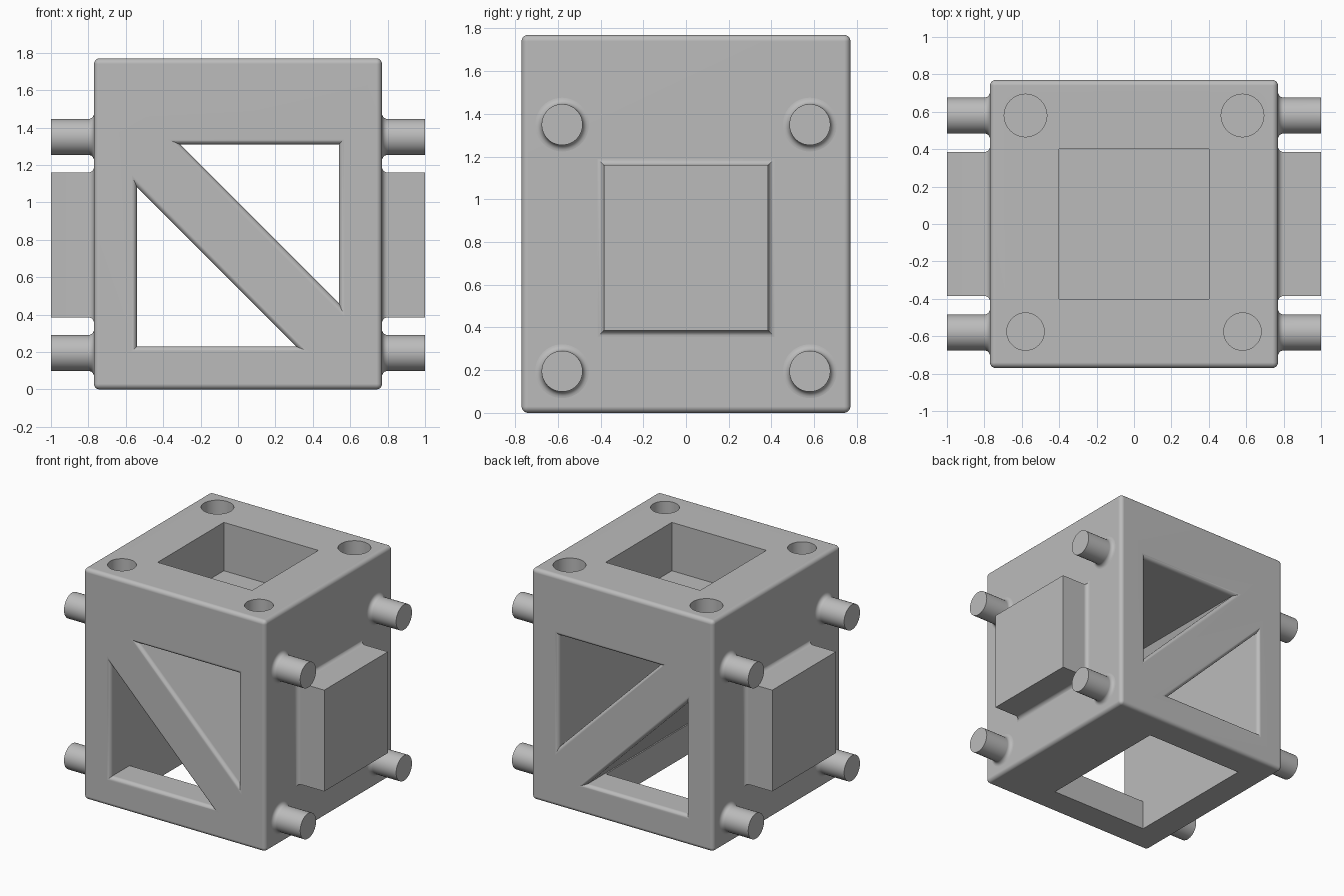
import bpy, bmesh, math
from mathutils import Vector

old = bpy.data.objects.get("Cube")
if old:
    bpy.data.objects.remove(old)

HALF, HEIGHT, FILLET = 0.77, 1.77, 0.03
IN = 0.54                      # half width of the inner space
LOW, HIGH = 0.23, 1.31         # floor and ceiling of the inner space
LEG = 0.85                     # short side of the triangular openings

grey = bpy.data.materials.new("plain grey")
grey.use_nodes = True
grey.diffuse_color = (0.5, 0.5, 0.5, 1)
grey.node_tree.nodes["Principled BSDF"].inputs["Base Color"].default_value = (0.5, 0.5, 0.5, 1)

AXES = {"x": lambda u, v, w: (w, u, v),
        "y": lambda u, v, w: (u, w, v),
        "z": lambda u, v, w: (u, v, w)}


def offset(poly, d):
    """Grow a convex counter-clockwise outline by d with mitred corners."""
    out = []
    for i, p in enumerate(poly):
        a = (p - poly[i - 1]).normalized()
        b = (poly[(i + 1) % len(poly)] - p).normalized()
        na, nb = Vector((a.y, -a.x)), Vector((b.y, -b.x))
        out.append(p + (na + nb) * (d / (1 + na.dot(nb))))
    return out


def loft(name, poly, rings, axis):
    """Stack offset copies of an outline; rings are (position, growth)."""
    bm = bmesh.new()
    loops = [[bm.verts.new(AXES[axis](p.x, p.y, w)) for p in offset(poly, d)] for w, d in rings]
    n = len(poly)
    for lo, hi in zip(loops, loops[1:]):
        for i in range(n):
            bm.faces.new((lo[i], lo[(i + 1) % n], hi[(i + 1) % n], hi[i]))
    bm.faces.new(loops[0])
    bm.faces.new(loops[-1])
    bmesh.ops.recalc_face_normals(bm, faces=bm.faces)
    me = bpy.data.meshes.new(name)
    bm.to_mesh(me)
    bm.free()
    me.materials.append(grey)
    ob = bpy.data.objects.new(name, me)
    bpy.context.collection.objects.link(ob)
    return ob


def rect(u0, u1, v0, v1):
    return [Vector(p) for p in ((u0, v0), (u1, v0), (u1, v1), (u0, v1))]


def circle(u, v, r, n=48):
    return [Vector((u + r * math.cos(t), v + r * math.sin(t)))
            for t in (math.tau * i / n for i in range(n))]


def flare(start, direction, steps=6):
    """Quarter-round fillet rings, widest at start, narrowing along direction."""
    angles = [math.pi / 2 * i / steps for i in range(steps + 1)]
    return [(start + direction * FILLET * (1 - math.cos(a)), FILLET * (1 - math.sin(a)))
            for a in angles]


def finish(ob):
    bpy.ops.object.select_all(action="DESELECT")
    ob.select_set(True)
    bpy.context.view_layer.objects.active = ob
    bpy.ops.object.shade_smooth_by_angle(angle=math.radians(30))
    wn = ob.modifiers.new("clean shading", "WEIGHTED_NORMAL")
    wn.keep_sharp = True


# Rounded block
body = loft("body", rect(-HALF, HALF, -HALF, HALF), [(0, 0), (HEIGHT, 0)], "z")
bev = body.modifiers.new("rounded edges", "BEVEL")
bev.width, bev.segments = FILLET, 5

# Triangular openings front to back, leaving a diagonal brace
cutters = []
inward = flare(-HALF, 1)
through = [(-1, FILLET)] + inward + [(-w, d) for w, d in reversed(inward)] + [(1, FILLET)]
lower = [Vector(p) for p in ((-IN, LOW), (-IN + LEG, LOW), (-IN, LOW + LEG))]
upper = [Vector(p) for p in ((IN, HIGH), (IN - LEG, HIGH), (IN, HIGH - LEG))]
for name, tri in (("lower_opening", lower), ("upper_opening", upper)):
    cutters.append(loft(name, tri, through, "y"))

# Opening in the base, meeting the lower triangle
cutters.append(loft("base_opening", rect(-IN, 0.30, -IN, IN), [(-0.1, 0), (0.24, 0)], "z"))

# Square socket and round peg holes in the top
depth = [(1.40, 0), (1.9, 0)]
cutters.append(loft("top_socket", rect(-0.4, 0.4, -0.4, 0.4), depth, "z"))
for x in (-0.58, 0.58):
    for y, r in ((-0.575, 0.1), (0.58, 0.114)):
        cutters.append(loft("top_hole", circle(x, y, r), depth, "z"))

for c in cutters:
    c.hide_render = True
    m = body.modifiers.new(c.name, "BOOLEAN")
    m.operation, m.solver, m.object = "DIFFERENCE", "EXACT", c

# Bake the cuts and drop the cutters
deps = bpy.context.evaluated_depsgraph_get()
baked = bpy.data.meshes.new_from_object(body.evaluated_get(deps))
body.modifiers.clear()
body.data = baked
for c in cutters:
    bpy.data.objects.remove(c)
baked.materials.clear()
baked.materials.append(grey)
finish(body)

# Pegs and square plug on both sides, with filleted roots
for side, s in (("left", 1), ("right", -1)):
    rings = [(s * 0.74, FILLET)] + flare(s * HALF, s) + [(s, 0)]
    finish(loft(side + "_plug", rect(-0.385, 0.385, 0.385, 1.16), rings, "x"))
    for y, depth_name in ((-0.58, "front"), (0.58, "back")):
        for z, level in ((0.195, "lower"), (1.35, "upper")):
            finish(loft(f"{side}_{depth_name}_{level}_peg", circle(y, z, 0.096), rings, "x"))
